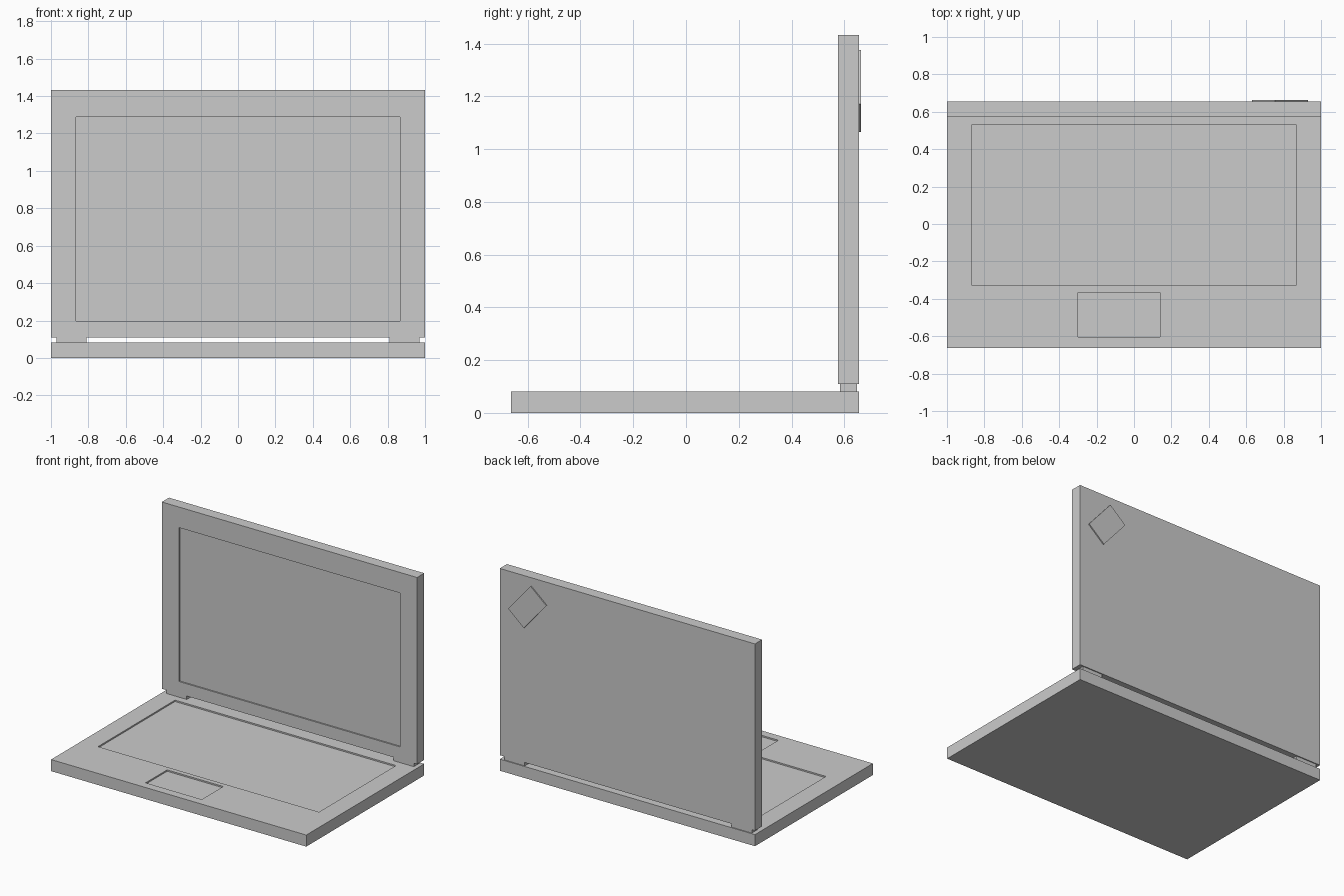
import bpy, bmesh

if "Cube" in bpy.data.objects:
    bpy.data.objects.remove(bpy.data.objects["Cube"])


def box(name, lo, hi):
    """Axis-aligned box between two corners."""
    bm = bmesh.new()
    bmesh.ops.create_cube(bm, size=1)
    for v in bm.verts:
        v.co = [(a + b) / 2 + c * (b - a) for a, b, c in zip(lo, hi, v.co)]
    me = bpy.data.meshes.new(name)
    bm.to_mesh(me)
    bm.free()
    ob = bpy.data.objects.new(name, me)
    bpy.context.scene.collection.objects.link(ob)
    return ob


def recess(ob, lo, hi):
    """Cut a shallow box-shaped pocket into ob."""
    cutter = box("cutter", lo, hi)
    cutter.hide_render = True
    mod = ob.modifiers.new("recess", 'BOOLEAN')
    mod.operation = 'DIFFERENCE'
    mod.solver = 'EXACT'
    mod.object = cutter
    bpy.context.view_layer.objects.active = ob
    bpy.ops.object.modifier_apply(modifier=mod.name)
    bpy.data.objects.remove(cutter)


DEPTH = 0.01
BACK = 0.656          # rear plane of base and lid
TOP = 0.082           # top of the base
FRONT = 0.576         # screen side of the lid

# Base with keyboard and touchpad recesses
base = box("base", (-1, -0.664, 0), (1, BACK, TOP))
recess(base, (-0.866, -0.33, TOP - DEPTH), (0.866, 0.532, TOP + 0.1))
recess(base, (-0.30, -0.605, TOP - DEPTH), (0.14, -0.365, TOP + 0.1))

# Upright lid with screen recess
lid = box("lid", (-1, FRONT, 0.11), (1, BACK, 1.433))
recess(lid, (-0.865, FRONT - 0.1, 0.197), (0.865, FRONT + DEPTH, 1.287))

# Hinge blocks, mirrored left and right
hinge = box("hinges", (0.81, 0.583, TOP), (0.97, 0.649, 0.11))
mirror = hinge.modifiers.new("mirror", 'MIRROR')
mirror.use_axis[0] = True

# Tilted plain plate on the back of the lid
corners = [(0.93, 1.17), (0.753, 1.375), (0.63, 1.27), (0.807, 1.065)]
bm = bmesh.new()
face = bm.faces.new([bm.verts.new((x, BACK, z)) for x, z in corners])
ext = bmesh.ops.extrude_face_region(bm, geom=[face])
moved = [g for g in ext["geom"] if isinstance(g, bmesh.types.BMVert)]
bmesh.ops.translate(bm, verts=moved, vec=(0, 0.008, 0))
bmesh.ops.recalc_face_normals(bm, faces=bm.faces[:])
mesh = bpy.data.meshes.new("back_plate")
bm.to_mesh(mesh)
bm.free()
bpy.context.scene.collection.objects.link(bpy.data.objects.new("back_plate", mesh))
